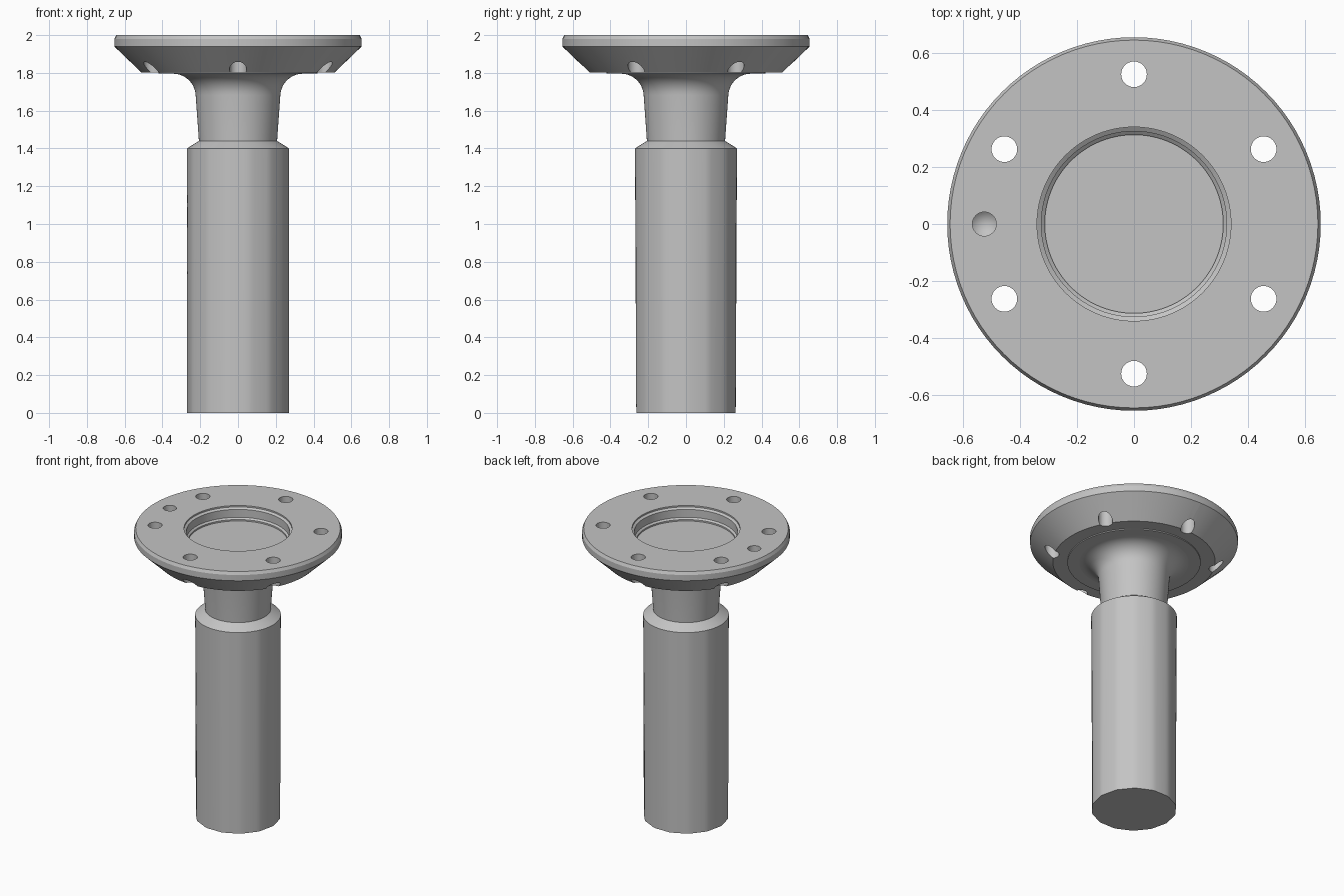
import bpy, bmesh, math
from mathutils import Matrix

cube = bpy.data.objects.get("Cube")
if cube:
    bpy.data.objects.remove(cube, do_unlink=True)

SEGMENTS = 96
steel = bpy.data.materials.new("steel_grey")
steel.use_nodes = True
grey = (0.55, 0.55, 0.55, 1)
steel.diffuse_color = grey
steel.node_tree.nodes["Principled BSDF"].inputs["Base Color"].default_value = grey


def make_object(name, bm):
    mesh = bpy.data.meshes.new(name)
    bm.to_mesh(mesh)
    bm.free()
    mesh.materials.append(steel)
    obj = bpy.data.objects.new(name, mesh)
    bpy.context.collection.objects.link(obj)
    return obj


def lathe(bm, profile, x=0.0, y=0.0, segments=SEGMENTS):
    """Revolve (radius, z) points, listed from the top inwards-out, about z."""
    rings = []
    for r, z in profile:
        if r == 0:
            rings.append([bm.verts.new((x, y, z))] * segments)
        else:
            rings.append([bm.verts.new((x + r * math.cos(math.tau * i / segments),
                                        y + r * math.sin(math.tau * i / segments), z))
                          for i in range(segments)])
    for a, b in zip(rings, rings[1:]):
        for i in range(segments):
            j = (i + 1) % segments
            corners = list(dict.fromkeys((a[i], b[i], b[j], a[j])))
            bm.faces.new(corners)


def smooth(obj):
    bpy.ops.object.select_all(action='DESELECT')
    obj.select_set(True)
    bpy.context.view_layer.objects.active = obj
    bpy.ops.object.shade_smooth_by_angle(angle=math.radians(25))


# Flange: stepped recess on top, chamfered rim, conical underside
bm = bmesh.new()
lathe(bm, [(0, 1.905), (0.313, 1.905), (0.313, 1.915), (0.325, 1.925),
           (0.325, 1.98), (0.34, 1.99), (0.34, 2.0), (0.645, 2.0),
           (0.655, 1.98), (0.655, 1.94), (0.512, 1.803), (0.42, 1.803),
           (0.42, 1.796), (0, 1.796)])
flange = make_object("flange", bm)

# Cutters: six bolt holes and one blind drilled dimple
bm = bmesh.new()
for k in range(6):
    a = math.radians(30 + 60 * k)
    lathe(bm, [(0, 2.1), (0.045, 2.1), (0.045, 1.7), (0, 1.7)],
          0.525 * math.cos(a), 0.525 * math.sin(a), 32)
lathe(bm, [(0, 2.1), (0.042, 2.1), (0.042, 1.95), (0, 1.915)], -0.525, 0, 32)
cutter = make_object("hole_cutter", bm)
cutter.hide_render = True

mod = flange.modifiers.new("holes", 'BOOLEAN')
mod.operation = 'DIFFERENCE'
mod.solver = 'EXACT'
mod.object = cutter
bpy.context.view_layer.objects.active = flange
flange.select_set(True)
bpy.ops.object.modifier_apply(modifier=mod.name)
bpy.data.objects.remove(cutter, do_unlink=True)
smooth(flange)

# Neck: quarter-round fillet flowing into a slight taper
fillet = [(0.345 - 0.121 * math.sin(t), 1.676 + 0.12 * math.cos(t))
          for t in (math.radians(87 * i / 10) for i in range(11))]
bm = bmesh.new()
lathe(bm, fillet + [(0.207, 1.44)])
smooth(make_object("neck", bm))

# Shaft: chamfered shoulder, straight cylinder, coarsely faceted foot
bm = bmesh.new()
lathe(bm, [(0.207, 1.44), (0.27, 1.4), (0.27, 0), (0, 0)])
sector = math.tau / 14
for v in bm.verts:
    if v.co.z < 0.01 and v.co.xy.length > 0.1:
        offset = math.atan2(v.co.y, v.co.x) % sector - sector / 2
        s = math.cos(sector / 2) / math.cos(offset)
        v.co.x *= s
        v.co.y *= s
smooth(make_object("shaft", bm))
